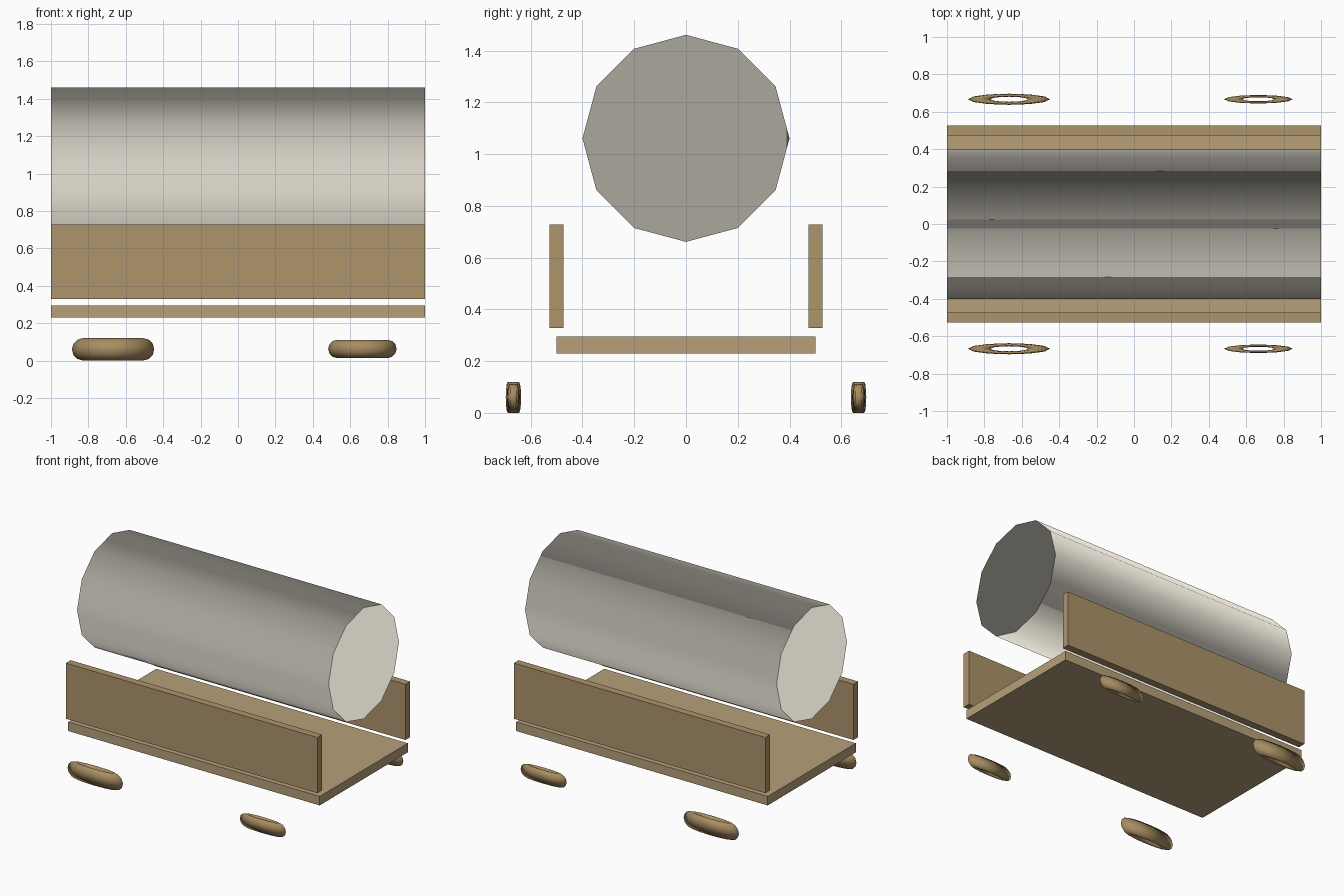
import bpy
from math import pi

if "Cube" in bpy.data.objects:
    bpy.data.objects.remove(bpy.data.objects["Cube"])


def material(name, color):
    mat = bpy.data.materials.new(name)
    mat.diffuse_color = (*color, 1)
    mat.use_nodes = True
    mat.node_tree.nodes["Principled BSDF"].inputs["Base Color"].default_value = mat.diffuse_color
    return mat


wood = material("wood", (0.42, 0.295, 0.15))
floor_wood = material("floor_wood", (0.47, 0.35, 0.195))
wheel_wood = material("wheel_wood", (0.39, 0.265, 0.12))
canvas = material("canvas", (0.80, 0.76, 0.66))


def finish(name, mat, scale=(1, 1, 1), turn=0, smooth=None):
    # Name, colour and shape a part; smooth parts keep the shading of the unturned primitive
    ob = bpy.context.object
    ob.name = name
    ob.data.materials.append(mat)
    if smooth:
        bpy.ops.object.shade_smooth_by_angle(angle=smooth)
        shading = [n.vector.copy() for n in ob.data.corner_normals]
    ob.scale = scale
    ob.rotation_euler.y = turn
    bpy.ops.object.transform_apply(location=False, rotation=True, scale=True)
    if smooth:
        ob.data.normals_split_custom_set(shading)


def board(name, loc, size, mat):
    bpy.ops.mesh.primitive_cube_add(size=1, location=loc)
    finish(name, mat, size)


def wheel(name, loc, major, minor, squash):
    # Ring lying flat, squashed sideways
    bpy.ops.mesh.primitive_torus_add(location=loc, major_radius=major, minor_radius=minor,
                                     major_segments=12, minor_segments=12)
    finish(name, wheel_wood, (1, squash, 1), smooth=pi)


# Wagon bed
board("wagon_floor", (0, 0, 0.262), (2, 1, 0.065), floor_wood)

# Sides and wheels, mirrored left and right
for side, s in (("left", 1), ("right", -1)):
    board(side + "_side_board", (0, s * 0.5, 0.528), (2, 0.054, 0.4), wood)
    wheel(side + "_large_wheel", (-0.668, s * 0.667, 0.06), 0.16, 0.06, 0.135)
    wheel(side + "_small_wheel", (0.665, s * 0.667, 0.062), 0.134, 0.049, 0.125)

# Canvas cover: twelve-sided roll along the wagon
bpy.ops.mesh.primitive_cylinder_add(vertices=12, radius=0.4, depth=2, location=(0, 0, 1.061))
finish("canvas_cover", canvas, turn=-pi / 2, smooth=pi / 4)
